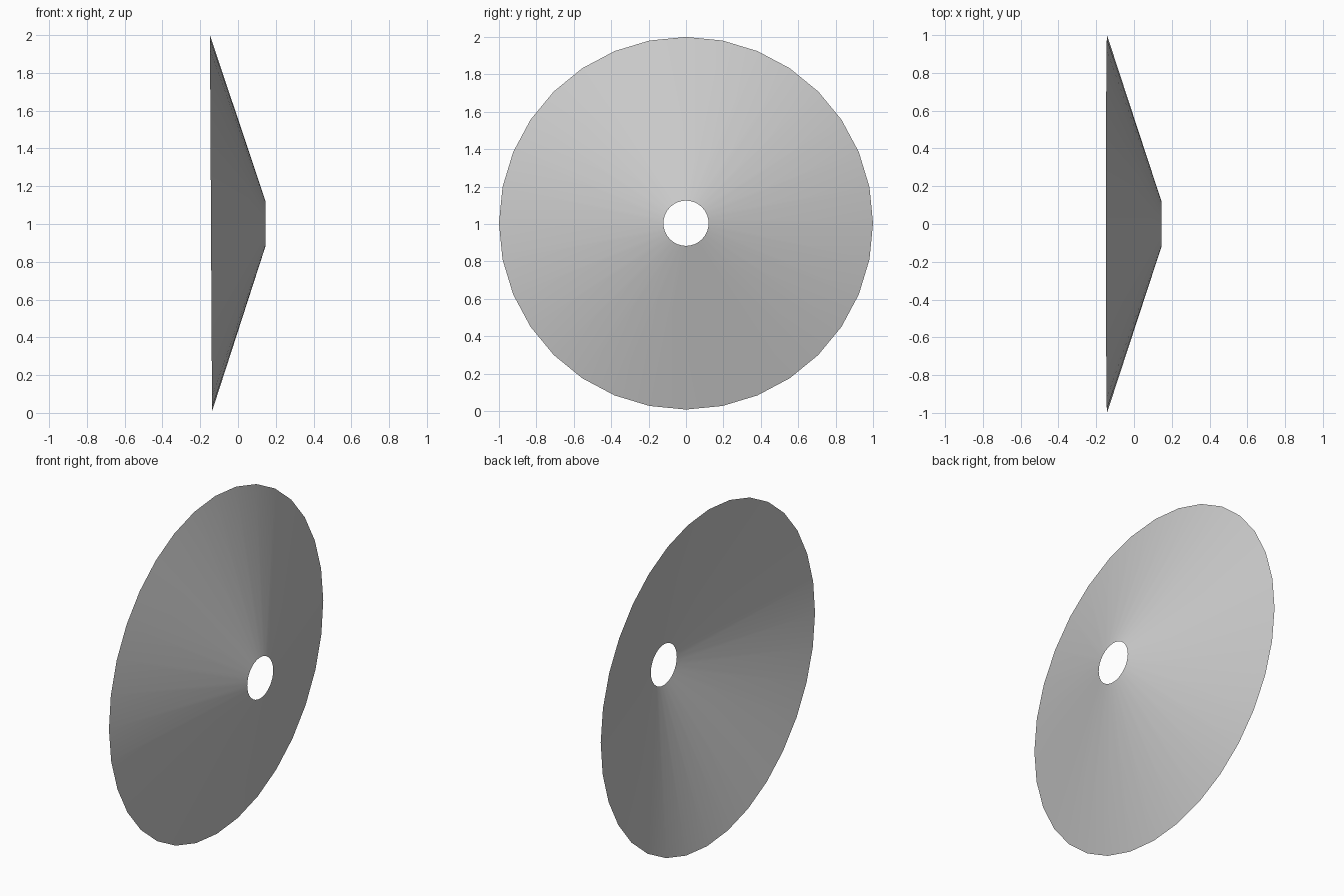
import bpy, bmesh, math

if "Cube" in bpy.data.objects:
    bpy.data.objects.remove(bpy.data.objects["Cube"])

SEGMENTS = 32
bm = bmesh.new()


def ring(x, ry, rz, tilt):
    """Ring of vertices around the x axis, leaning slightly back at the top."""
    verts = []
    for i in range(SEGMENTS):
        a = 2 * math.pi * i / SEGMENTS
        verts.append(bm.verts.new((x - tilt * math.sin(a),
                                   ry * math.cos(a),
                                   1.004 + rz * math.sin(a))))
    return verts


# Shallow open cone: wide rim at -x, small round hole at +x
rim = ring(-0.143, 1.0, 0.996, 0.0055)
hole = ring(0.145, 0.121, 0.121, 0.0007)
for i in range(SEGMENTS):
    j = (i + 1) % SEGMENTS
    face = bm.faces.new((rim[i], rim[j], hole[j], hole[i]))
    face.smooth = True

mesh = bpy.data.meshes.new("conical_disc")
bm.to_mesh(mesh)
bm.free()
disc = bpy.data.objects.new("conical_disc", mesh)
bpy.context.collection.objects.link(disc)
